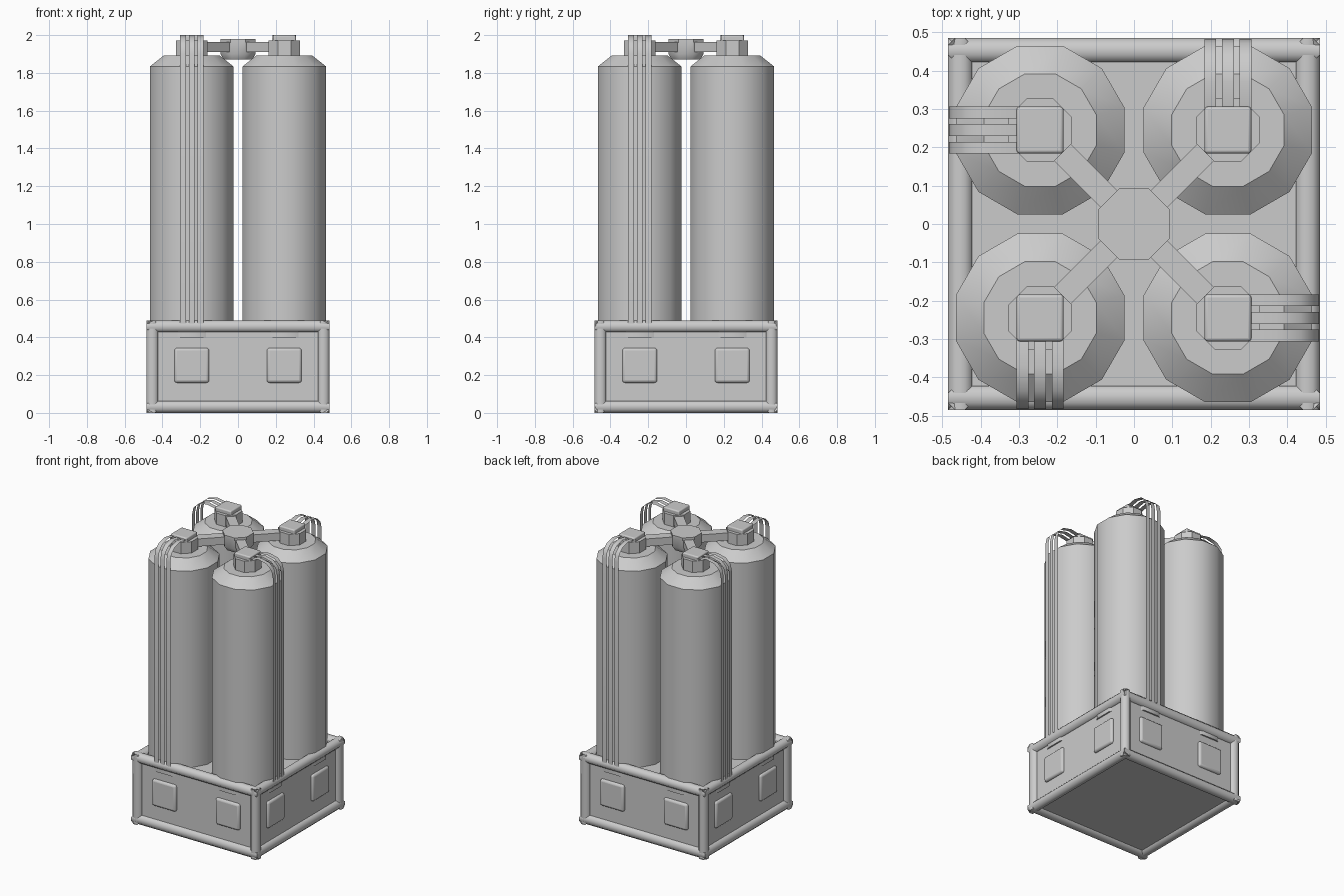
import bpy, bmesh
from math import radians, cos, sin, pi
from mathutils import Matrix, Vector

if "Cube" in bpy.data.objects:
    bpy.data.objects.remove(bpy.data.objects["Cube"])


def add_mesh(name, verts, faces, angle=40, turn=0):
    bm = bmesh.new()
    vs = [bm.verts.new(v) for v in verts]
    for f in faces:
        bm.faces.new([vs[i] for i in f])
    bmesh.ops.recalc_face_normals(bm, faces=bm.faces)
    bm.transform(Matrix.Rotation(turn, 4, 'Z'))
    me = bpy.data.meshes.new(name)
    bm.to_mesh(me)
    bm.free()
    ob = bpy.data.objects.new(name, me)
    bpy.context.collection.objects.link(ob)
    bpy.ops.object.select_all(action='DESELECT')
    bpy.context.view_layer.objects.active = ob
    ob.select_set(True)
    bpy.ops.object.shade_smooth_by_angle(angle=radians(angle))
    return ob


def loft(name, rings, angle=40, turn=0):
    """Skin a list of equal rings of points, closing both ends."""
    n = len(rings[0])
    faces = [(k * n + i, k * n + (i + 1) % n, (k + 1) * n + (i + 1) % n, (k + 1) * n + i)
             for k in range(len(rings) - 1) for i in range(n)]
    last = (len(rings) - 1) * n
    faces += [tuple(range(n)), tuple(range(last, last + n))]
    return add_mesh(name, [p for r in rings for p in r], faces, angle, turn)


def ring(n, flat, z, x=0, y=0):
    """Regular polygon with flats facing the axes; flat = centre-to-flat distance."""
    r = flat / cos(pi / n)
    return [(x + r * cos(2 * pi * (i + .5) / n), y + r * sin(2 * pi * (i + .5) / n), z)
            for i in range(n)]


def box(name, lo, hi, bevel=0, turn=0):
    rings = [[(lo[0], lo[1], z), (hi[0], lo[1], z), (hi[0], hi[1], z), (lo[0], hi[1], z)]
             for z in (lo[2], hi[2])]
    ob = loft(name, rings, 40, turn)
    if bevel:
        m = ob.modifiers.new("bevel", 'BEVEL')
        m.width, m.segments = bevel, 3
    return ob


C = 0.245                       # tank centre offset
HALF, BASE_H, BAR = 0.485, 0.49, 0.031

# Base block
box("base_block", (-.455, -.455, .025), (.455, .455, .465))

# Rounded frame bars on the 12 edges of the base, with mitred ends
half = Vector((HALF - BAR, HALF - BAR, BASE_H / 2 - BAR))
section = [(p[0], p[1]) for p in ring(8, BAR, 0)]
for axis in range(3):
    a, b = (axis + 1) % 3, (axis + 2) % 3
    for sa in (-1, 1):
        for sb in (-1, 1):
            rings = []
            for end in (-1, 1):
                pts = []
                for u, v in section:
                    p = Vector((0, 0, BASE_H / 2))
                    p[axis] += end * (half[axis] + max(u, v))
                    p[a] += sa * (half[a] + u)
                    p[b] += sb * (half[b] + v)
                    pts.append(p)
                rings.append(pts)
            loft("base_frame_bar", rings, 50)

# Central hub
loft("hub", [ring(8, .075, 1.87), ring(8, .093, 1.90), ring(8, .093, 1.98)])

# Everything else repeats four times around the centre
for k in range(4):
    t = k * pi / 2

    # Square studs on the side panel
    for x in (-C, C):
        box("side_stud", (x - .092, -.472, .159), (x + .092, -.44, .344), .015, t)

    # Tank with sloped shoulder
    loft("tank", [ring(12, r, z, -C, -C) for r, z in
                  ((.22, .40), (.22, .77), (.22, 1.12), (.22, 1.835), (.147, 1.893))], 32, t)

    # Neck and cap
    loft("tank_neck", [ring(8, .083, z, -C, -C) for z in (1.87, 1.972)], 40, t)
    box("tank_cap", (-C - .061, -C - .061, 1.95), (-C + .061, -C + .061, 2.0), .008, t)

    # Arm from hub to neck
    box("hub_arm", (.06, -.031, 1.91), (.30, .031, 1.963), 0, t + pi / 4)

    # Three flat ribbon hoses from the cap down to the base
    path = [(-.29, 1.985), (-.37, 2.0), (-.435, 1.985), (-.472, 1.95),
            (-.483, 1.90), (-.483, .45)]
    for off in (-.046, 0, .046):
        verts = [(-C + off + s * .0155, y, z) for y, z in path for s in (-1, 1)]
        faces = [(2 * i, 2 * i + 1, 2 * i + 3, 2 * i + 2) for i in range(len(path) - 1)]
        add_mesh("ribbon_hose", verts, faces, 40, t)
